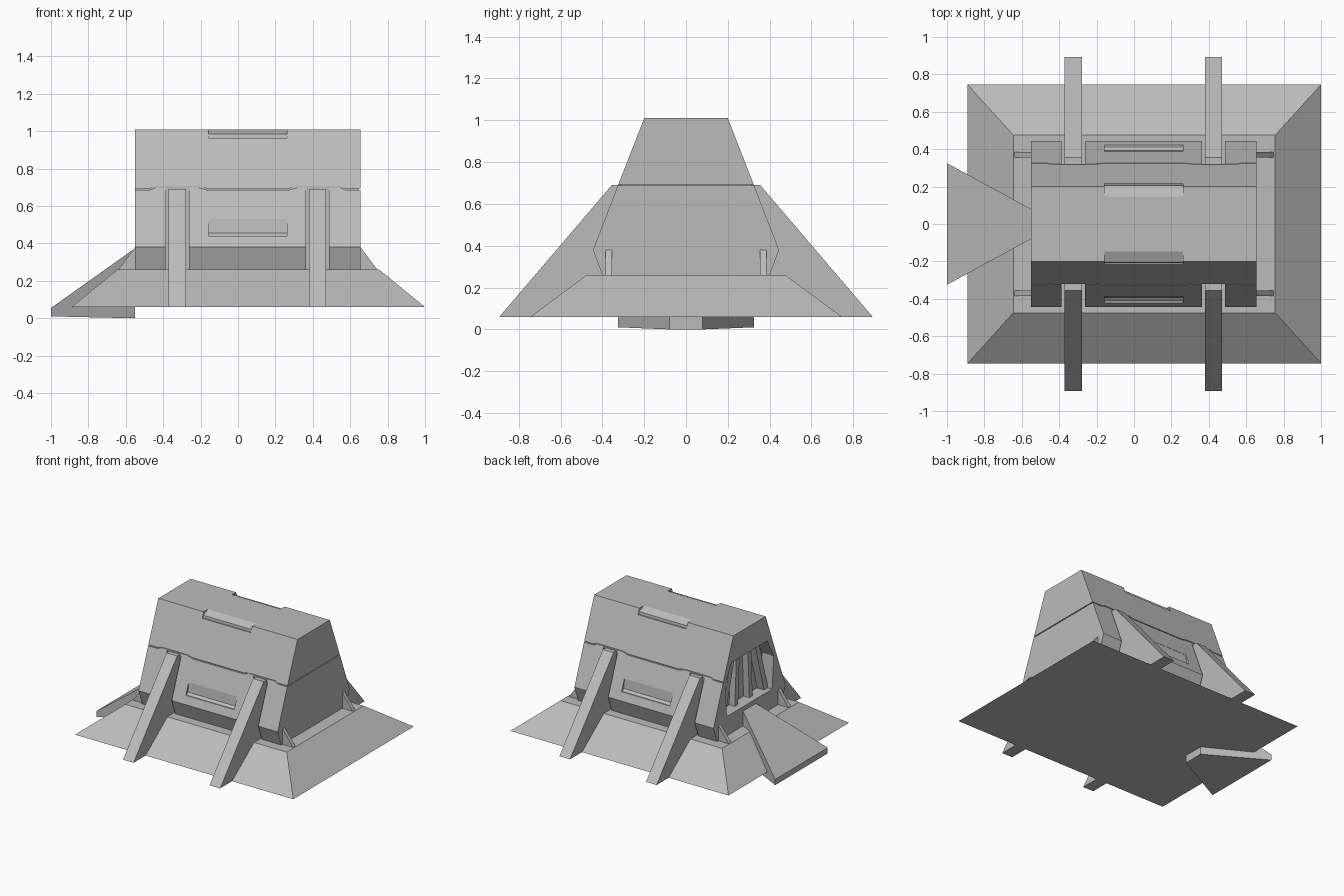
import bpy, bmesh

if "Cube" in bpy.data.objects:
    bpy.data.objects.remove(bpy.data.objects["Cube"], do_unlink=True)

grey = bpy.data.materials.new("plain_grey")
grey.use_nodes = True
COLOUR = (0.5, 0.5, 0.5, 1)
grey.diffuse_color = COLOUR
grey.node_tree.nodes["Principled BSDF"].inputs["Base Color"].default_value = COLOUR

MID = 0.053           # middle of the hull along x
LEFT, RIGHT = -0.55, 0.655
SIDES = (("front", -1), ("back", 1))


def loft(name, ring_a, ring_b):
    """Solid between two rings that have the same number of points."""
    bm = bmesh.new()
    a = [bm.verts.new(p) for p in ring_a]
    b = [bm.verts.new(p) for p in ring_b]
    bm.faces.new(a)
    bm.faces.new(b)
    n = len(a)
    for i in range(n):
        j = (i + 1) % n
        bm.faces.new((a[i], a[j], b[j], b[i]))
    bmesh.ops.recalc_face_normals(bm, faces=bm.faces)
    mesh = bpy.data.meshes.new(name)
    bm.to_mesh(mesh)
    bm.free()
    mesh.materials.append(grey)
    obj = bpy.data.objects.new(name, mesh)
    bpy.context.collection.objects.link(obj)
    return obj


def along_x(name, profile, x0, x1, side=1):
    """Extrude a (y, z) profile along x, mirrored in y when side is -1."""
    return loft(name, [(x0, side * y, z) for y, z in profile],
                [(x1, side * y, z) for y, z in profile])


def along_y(name, profile, y0, y1):
    """Extrude an (x, z) profile along y."""
    return loft(name, [(x, y0, z) for x, z in profile],
                [(x, y1, z) for x, z in profile])


def rectangle(x0, x1, y0, y1, z):
    return [(x0, y0, z), (x1, y0, z), (x1, y1, z), (x0, y1, z)]


def cut(target, cutters):
    """Subtract the cutters, bake the result and remove the cutters."""
    for c in cutters:
        c.hide_render = True
        mod = target.modifiers.new(c.name, 'BOOLEAN')
        mod.operation = 'DIFFERENCE'
        mod.solver = 'EXACT'
        mod.object = c
    bpy.context.view_layer.update()
    graph = bpy.context.evaluated_depsgraph_get()
    baked = bpy.data.meshes.new_from_object(target.evaluated_get(graph))
    target.modifiers.clear()
    target.data = baked
    for c in cutters:
        bpy.data.objects.remove(c, do_unlink=True)


# Sloped foundation
loft("foundation", rectangle(-0.89, 1.0, -0.745, 0.745, 0.06),
     rectangle(-0.645, 0.755, -0.475, 0.475, 0.26))

# Hull with an angular cross-section
half = [(0.378, 0.2), (0.445, 0.38), (0.325, 0.69), (0.2, 1.01)]
hull = along_x("hull", half + [(-y, z) for y, z in reversed(half)], LEFT, RIGHT)

cutters = []
leg_centres = (MID - 0.378, MID + 0.372)
roof_slot = [(0.145, 1.011), (0.205, 0.985), (0.208, 0.965),
             (0.3, 0.965), (0.3, 1.05), (0.145, 1.05)]
wall_slot = [(0.385, 0.53), (0.394, 0.455), (0.413, 0.44), (0.5, 0.44), (0.5, 0.53)]
leg_notch = [(0.32, 0.1), (0.32, 0.698), (0.6, 0.698), (0.6, 0.1)]

# Seam that rises over the legs and dips between them
half_seam = [(0.22, 0.687), (0.27, 0.7), (0.49, 0.7), (0.52, 0.687), (0.7, 0.687)]
seam = [(MID - x, z) for x, z in reversed(half_seam)] + [(MID + x, z) for x, z in half_seam]
band = seam + [(x, z + 0.007) for x, z in reversed(seam)]

for label, s in SIDES:
    cutters.append(along_x("roof_slot_cutter", roof_slot, MID - 0.21, MID + 0.21, s))
    cutters.append(along_x("wall_slot_cutter", wall_slot, MID - 0.21, MID + 0.21, s))
    cutters.append(along_y("seam_cutter", band, s * 0.313, s * 0.5))
    for cx in leg_centres:
        cutters.append(along_x("notch_cutter", leg_notch, cx - 0.062, cx + 0.062, s))

# Seam across the plain end
end_seam = [(-0.5, 0.687), (0.5, 0.687), (0.5, 0.694), (-0.5, 0.694)]
cutters.append(along_x("end_seam_cutter", end_seam, RIGHT - 0.01, RIGHT + 0.05))

# Doorway recess in the ramp end
doorway = [(-0.28, 0.41), (0.28, 0.41), (0.3, 0.66), (0.22, 0.81), (-0.22, 0.81), (-0.3, 0.66)]
cutters.append(along_x("doorway_cutter", doorway, LEFT - 0.05, LEFT + 0.1))
cut(hull, cutters)

# Door frame posts inside the recess
for label, s in SIDES:
    post = [(0.07, 0.4), (0.11, 0.4), (0.09, 0.82), (0.05, 0.82)]
    along_x(label + "_door_post", post, LEFT + 0.05, LEFT + 0.11, s)
    jamb = [(0.24, 0.4), (0.29, 0.4), (0.17, 0.82), (0.12, 0.82)]
    along_x(label + "_door_jamb", jamb, LEFT + 0.04, LEFT + 0.11, s)

# Buttress legs
leg = [(0.31, 0.69), (0.355, 0.69), (0.893, 0.06), (0.745, 0.06), (0.31, 0.2)]
for label, s in SIDES:
    for end, cx in zip(("right", "left"), leg_centres):
        along_x(label + "_" + end + "_leg", leg, cx - 0.046, cx + 0.046, s)

# Small corner fins at both ends
for label, s in SIDES:
    for end, x, out in (("right", LEFT, -1), ("left", RIGHT, 1)):
        fin = [(x - out * 0.02, 0.38), (x, 0.38), (x + out * 0.09, 0.26),
               (x + out * 0.09, 0.25), (x - out * 0.02, 0.25)]
        along_y(label + "_" + end + "_fin", fin, s * 0.355, s * 0.385)

# Entry ramp widening towards the ground
loft("ramp",
     [(LEFT, -0.08, 0.0), (LEFT, 0.08, 0.0), (LEFT, 0.08, 0.375), (LEFT, -0.08, 0.375)],
     [(-1.0, -0.325, 0.01), (-1.0, 0.325, 0.01), (-1.0, 0.325, 0.055), (-1.0, -0.325, 0.055)])
